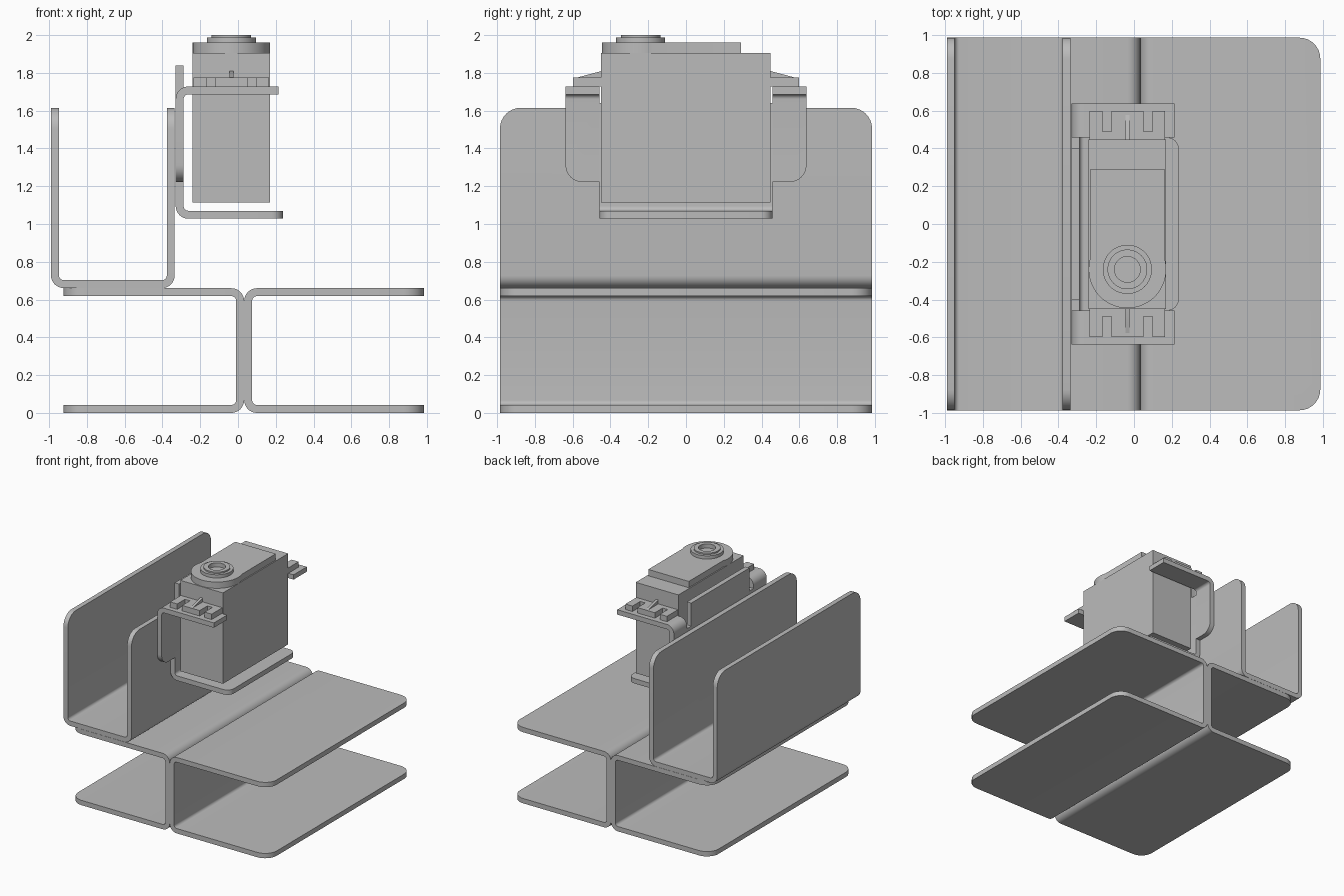
import bpy, bmesh, math
from mathutils import Vector

cube = bpy.data.objects.get("Cube")
if cube:
    bpy.data.objects.remove(cube, do_unlink=True)

grey = bpy.data.materials.new("metal grey")
grey.use_nodes = True
grey.diffuse_color = (0.5, 0.5, 0.5, 1)
grey.node_tree.nodes["Principled BSDF"].inputs["Base Color"].default_value = (0.5, 0.5, 0.5, 1)

THICK = 0.042   # sheet thickness
BEND = 0.046    # centreline bend radius


def finish(name, bm):
    bmesh.ops.recalc_face_normals(bm, faces=bm.faces)
    mesh = bpy.data.meshes.new(name)
    bm.to_mesh(mesh)
    bm.free()
    mesh.materials.append(grey)
    obj = bpy.data.objects.new(name, mesh)
    bpy.context.collection.objects.link(obj)
    bpy.ops.object.select_all(action='DESELECT')
    bpy.context.view_layer.objects.active = obj
    obj.select_set(True)
    bpy.ops.object.shade_smooth_by_angle(angle=math.radians(30))
    return obj


def extrude(bm, points, direction):
    """Close a planar outline and extrude it; returns near and far vertices."""
    near = [bm.verts.new(p) for p in points]
    far = [bm.verts.new(Vector(p) + Vector(direction)) for p in points]
    bm.faces.new(near)
    bm.faces.new(far[::-1])
    n = len(near)
    for i in range(n):
        j = (i + 1) % n
        bm.faces.new((near[i], near[j], far[j], far[i]))
    return near, far


def prism(name, points, direction):
    bm = bmesh.new()
    extrude(bm, points, direction)
    return finish(name, bm)


def box(name, x0, x1, y0, y1, z0, z1):
    outline = [(x0, y0, z0), (x1, y0, z0), (x1, y1, z0), (x0, y1, z0)]
    return prism(name, outline, (0, 0, z1 - z0))


def sheet(name, path, y0, y1, corners):
    """Folded sheet following an (x, z) centreline with right-angle bends.
    corners: (path end, y side, radius) of each rounded corner."""
    path = [Vector(p) for p in path]
    h = THICK / 2
    left, right = [], []

    def straight_end(p, d):
        n = Vector((-d.y, d.x)) * h
        left.append(p + n)
        right.append(p - n)

    straight_end(path[0], (path[1] - path[0]).normalized())
    for a, p, b in zip(path, path[1:], path[2:]):
        d1, d2 = (p - a).normalized(), (b - p).normalized()
        turn = 1 if d1.x * d2.y - d1.y * d2.x > 0 else -1
        centre = p + (d2 - d1) * BEND
        for k in range(9):
            t = k * math.pi / 16
            ray = d1 * math.sin(t) - d2 * math.cos(t)
            left.append(centre + ray * (BEND - turn * h))
            right.append(centre + ray * (BEND + turn * h))
    straight_end(path[-1], (path[-1] - path[-2]).normalized())

    bm = bmesh.new()
    n = len(left)
    outline = [(p.x, y0, p.y) for p in left + right[::-1]]
    sides = extrude(bm, outline, (0, y1 - y0, 0))
    ends = ((0, 2 * n - 1), (n - 1, n))
    chosen = []
    for end, side, radius in corners:
        v = sides[side]
        edge = bm.edges.get((v[ends[end][0]], v[ends[end][1]]))
        chosen.append((edge, radius))
    for radius in {r for e, r in chosen}:
        bmesh.ops.bevel(bm, geom=[e for e, r in chosen if r == radius], offset=radius,
                        segments=8, profile=0.5, affect='EDGES')
    return finish(name, bm)


def all_corners(radius):
    return [(e, s, radius) for e in (0, 1) for s in (0, 1)]


# Base: two channels back to back
W = 0.985
for name, web, tip in (("base_channel_left", 0.054, 0.985), ("base_channel_right", 0.011, -0.925)):
    sheet(name, [(tip, 0.021), (web, 0.021), (web, 0.639), (tip, 0.639)], -W, W, all_corners(0.11))

# Upright tray channel
sheet("tray_channel", [(-0.969, 1.615), (-0.969, 0.682), (-0.356, 0.682), (-0.356, 1.615)],
      -W, W, all_corners(0.11))

# Motor bracket: lower shelf, rear tab and two ears
PX = -0.309
sheet("bracket_shelf", [(0.237, 1.049), (PX, 1.049), (PX, 1.64)], -0.457, 0.457,
      [(0, 0, 0.06), (0, 1, 0.06)])
box("bracket_tab", PX - THICK / 2, PX + THICK / 2, -0.4, 0.4, 1.64, 1.84)
for name, y0, y1, outer in (("bracket_ear_front", -0.638, -0.457, 0), ("bracket_ear_back", 0.457, 0.638, 1)):
    sheet(name, [(PX, 1.222), (PX, 1.707), (0.215, 1.707)], y0, y1,
          [(0, outer, 0.09), (1, 0, 0.065), (1, 1, 0.065)])

# Motor case
CX, SY = -0.035, -0.24
box("motor_case", CX - 0.205, CX + 0.205, -0.45, 0.447, 1.115, 1.905)

# Gear cover: plate with a round end
cover = [(CX + 0.195, 0.29, 1.905), (CX - 0.195, 0.29, 1.905)]
for k in range(37):
    a = math.radians(162 + 6 * k)
    cover.append((CX + 0.205 * math.cos(a), SY + 0.205 * math.sin(a), 1.905))
prism("gear_cover", cover, (0, 0, 0.055))

# Stepped hollow output shaft
bm = bmesh.new()
profile = [(0.13, 1.955), (0.13, 1.988), (0.105, 1.988), (0.105, 2.0),
           (0.068, 2.0), (0.068, 1.964), (0, 1.964)]
verts = [bm.verts.new((CX + r, SY, z)) for r, z in profile]
edges = [bm.edges.new(pair) for pair in zip(verts, verts[1:])]
bmesh.ops.spin(bm, geom=verts + edges, cent=(CX, SY, 0), axis=(0, 0, 1),
               angle=math.tau, steps=40)
bmesh.ops.remove_doubles(bm, verts=bm.verts, dist=0.0005)
finish("output_shaft", bm)

# Slotted mounting lugs with a stiffening rib, front and back
for name, s in (("front", -1), ("back", 1)):
    inner, slot, outer = 0.44 * s, 0.49 * s, 0.597 * s
    lug = [(CX - 0.2, inner), (CX - 0.2, outer)]
    for c in (-0.108, 0.108):
        lug += [(CX + c - 0.024, outer), (CX + c - 0.024, slot),
                (CX + c + 0.024, slot), (CX + c + 0.024, outer)]
    lug += [(CX + 0.2, outer), (CX + 0.2, inner)]
    prism("mounting_lug_" + name, [(x, y, 1.728) for x, y in lug], (0, 0, 0.047))
    rib = [(inner, 1.77), (0.585 * s, 1.773), (0.447 * s, 1.81), (inner, 1.81)]
    prism("lug_rib_" + name, [(CX - 0.011, y, z) for y, z in rib], (0.022, 0, 0))
